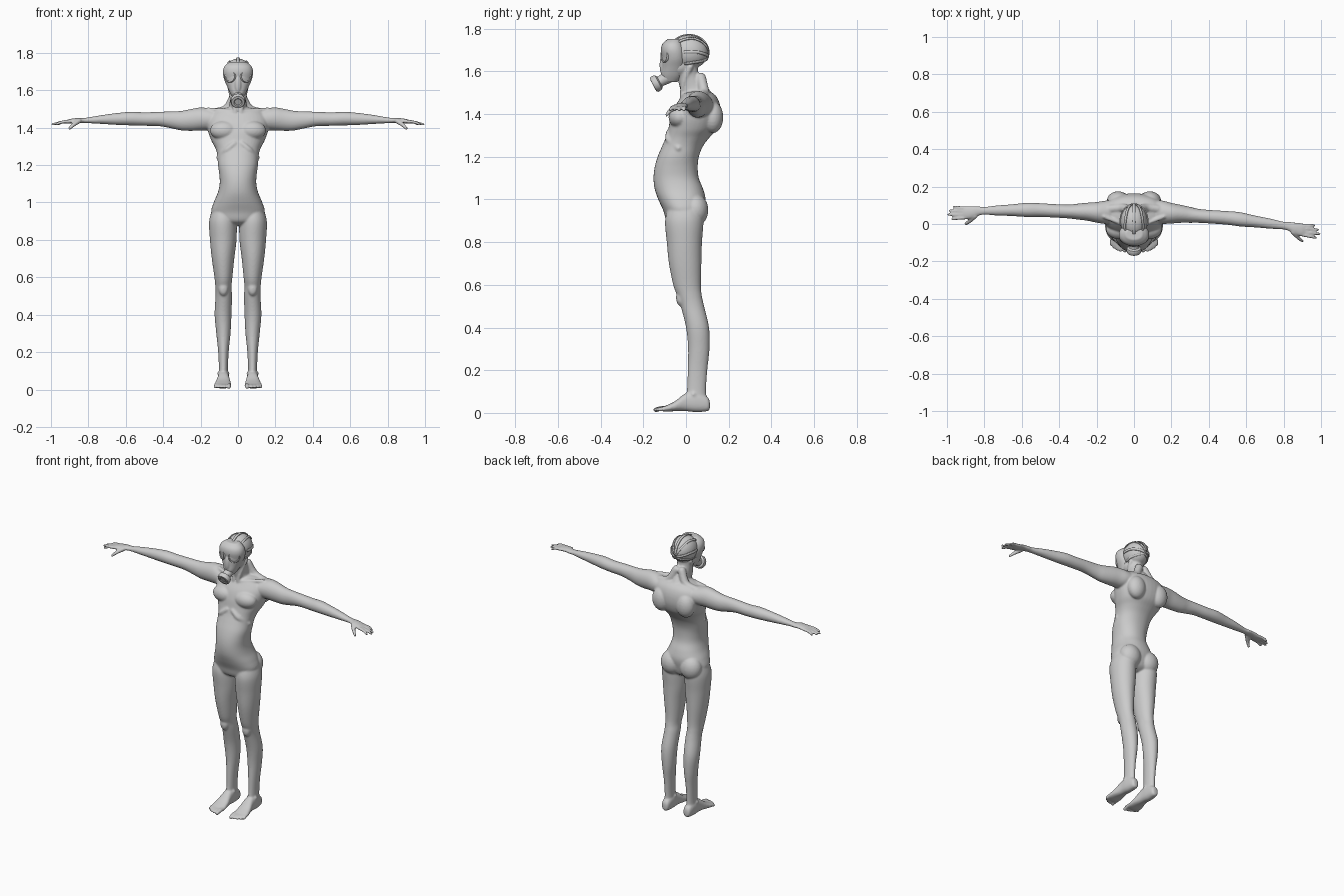
import bpy, bmesh, math
from mathutils import Vector, Matrix


def spline(rows, n=6):
    """Catmull-Rom interpolation of equal-length tuples."""
    out = []
    for i in range(len(rows) - 1):
        a, b, c, d = (rows[max(0, min(len(rows) - 1, i + k))] for k in (-1, 0, 1, 2))
        for s in range(n):
            t = s / n
            out.append([q + .5 * t * (r - p + t * (2 * p - 5 * q + 4 * r - s4 + t * (3 * (q - r) + s4 - p)))
                        for p, q, r, s4 in zip(a, b, c, d)])
    return out + [list(rows[-1])]


def tube(bm, axis, rows, e=2.0, seg=40):
    """Loft of rounded sections: (position, u0, u1, v0, v1) along an axis."""
    rings = []
    for t, u0, u1, v0, v1 in spline(rows):
        ring = []
        for k in range(seg):
            c, s = math.cos(2 * math.pi * k / seg), math.sin(2 * math.pi * k / seg)
            co = [(u0 + u1) / 2 + (u1 - u0) / 2 * math.copysign(abs(c) ** (2 / e), c),
                  (v0 + v1) / 2 + (v1 - v0) / 2 * math.copysign(abs(s) ** (2 / e), s)]
            co.insert(axis, t)
            ring.append(bm.verts.new(co))
        rings.append(ring)
    for a, b in zip(rings, rings[1:]):
        for k in range(seg):
            j = (k + 1) % seg
            bm.faces.new((a[k], a[j], b[j], b[k]))
    bm.faces.new(rings[0])
    bm.faces.new(rings[-1])


def blob(bm, loc, radii, sub=3):
    m = Matrix.Translation(loc) @ Matrix.Diagonal((*radii, 1))
    bmesh.ops.create_icosphere(bm, subdivisions=sub, radius=1, matrix=m)


def strand(bm, pts, n=10):
    """Fleshy cord of overlapping balls through (x, y, z, radius) points."""
    for x, y, z, r in spline(pts, n):
        blob(bm, (x, y, z), (r, r, r), 2)


def mirror_x(bm):
    geo = bmesh.ops.duplicate(bm, geom=bm.verts[:] + bm.edges[:] + bm.faces[:])["geom"]
    for v in geo:
        if isinstance(v, bmesh.types.BMVert):
            v.co.x = -v.co.x


def finish(bm, name):
    bmesh.ops.recalc_face_normals(bm, faces=bm.faces[:])
    for f in bm.faces:
        f.smooth = True
    me = bpy.data.meshes.new(name)
    bm.to_mesh(me)
    bm.free()
    ob = bpy.data.objects.new(name, me)
    bpy.context.collection.objects.link(ob)
    return ob


def fuse(ob, voxel, smooth):
    m = ob.modifiers.new("fuse", 'REMESH')
    m.mode, m.voxel_size, m.use_smooth_shade = 'VOXEL', voxel, True
    s = ob.modifiers.new("soften", 'SMOOTH')
    s.factor, s.iterations = .5, smooth


body = bmesh.new()

# Leg
leg = [(.97, .08, .055, -.08, .075), (.9, .081, .073, -.098, .082), (.8, .079, .071, -.09, .075),
       (.7, .08, .06, -.08, .072), (.6, .078, .048, -.06, .07), (.55, .078, .043, -.042, .074),
       (.5, .076, .044, -.025, .085), (.4, .08, .045, 0, .108), (.3, .078, .038, .01, .11),
       (.2, .078, .028, .008, .1), (.1, .078, .024, .004, .094), (.05, .078, .028, -.005, .1)]
tube(body, 2, [(z, c - r, c + r, a, b) for z, c, r, a, b in leg])
blob(body, (.078, -.025, .54), (.026, .022, .04))
blob(body, (.078, .035, .085), (.033, .02, .02))

# Foot and toes
foot = [(.112, .077, .012, .018, .05), (.1, .077, .024, .008, .075), (.05, .078, .03, .004, .1),
        (0, .078, .032, .008, .093), (-.05, .08, .042, .008, .056), (-.09, .082, .047, .006, .036),
        (-.115, .082, .042, .008, .026)]
tube(body, 1, [(y, c - r, c + r, a, b) for y, c, r, a, b in foot], 2.4)
for x, tip, r in ((.047, -.142, .012), (.07, -.142, .009), (.088, -.134, .009), (.105, -.124, .009), (.12, -.11, .009)):
    strand(body, [(x, -.085, .022, r), (x, (tip - .085) / 2 - .003, .021, r), (x + .002, tip, .014, r)])

# Arm and palm
tube(body, 0, [(.08, 0, .13, 1.4, 1.49), (.15, 0, .125, 1.387, 1.503), (.2, .005, .115, 1.385, 1.508),
               (.25, .012, .108, 1.383, 1.5), (.3, .015, .1, 1.385, 1.49), (.35, .018, .092, 1.395, 1.487),
               (.42, .018, .09, 1.408, 1.485), (.5, .017, .09, 1.41, 1.482), (.57, .012, .088, 1.412, 1.485),
               (.65, .012, .075, 1.415, 1.478), (.73, .01, .064, 1.42, 1.467), (.8, .01, .052, 1.424, 1.455),
               (.83, .003, .053, 1.425, 1.452), (.86, -.01, .052, 1.426, 1.452), (.9, -.022, .05, 1.422, 1.446),
               (.922, -.018, .046, 1.42, 1.438)])

# Fingers and thumb
for y0, y1, tip in ((-.013, -.024, .972), (.005, -.002, .992), (.023, .02, .984), (.039, .042, .962)):
    strand(body, [(.9, y0, 1.433, .009), (.94, (y0 + y1) / 2, 1.43, .009), (tip, y1, 1.418, .0075)], 12)
strand(body, [(.85, 0, 1.436, .014), (.88, -.03, 1.415, .011), (.9, -.045, 1.396, .0085)], 12)

# Muscle and bone masses
blob(body, (.085, .125, 1.385), (.06, .05, .075))      # shoulder blade
blob(body, (.068, .045, .95), (.07, .06, .075))        # buttock
blob(body, (.075, -.03, 1.385), (.075, .052, .052))    # chest muscle
strand(body, [(.02, -.078, 1.315, .016), (.06, -.078, 1.28, .018), (.098, -.035, 1.24, .018)])  # rib arch
strand(body, [(.015, -.018, 1.482, .012), (.08, .008, 1.492, .011), (.16, .04, 1.497, .012)])   # collar bone
strand(body, [(.014, -.018, 1.49, .012), (.03, -.01, 1.55, .013), (.045, .02, 1.62, .014)])     # neck muscle
strand(body, [(.02, .07, 1.57, .025), (.06, .085, 1.5, .025), (.13, .08, 1.48, .024)])          # shoulder slope
mirror_x(body)

# Torso
torso = [(.875, .03, -.05, .035), (.9, .12, -.09, .07), (.95, .143, -.107, .085), (1, .13, -.13, .092),
         (1.05, .109, -.147, .08), (1.1, .098, -.152, .06), (1.15, .1, -.147, .055), (1.2, .107, -.133, .06),
         (1.25, .11, -.112, .08), (1.29, .121, -.095, .11), (1.33, .142, -.083, .145), (1.38, .16, -.073, .162),
         (1.43, .168, -.055, .162), (1.47, .155, -.03, .15), (1.495, .12, -.012, .13), (1.51, .05, .01, .1)]
tube(body, 2, [(z, -r, r, a, b) for z, r, a, b in torso], 2.2)

# Neck, skull and jaw
tube(body, 2, [(1.47, -.06, .06, -.015, .145), (1.52, -.046, .046, -.028, .105), (1.56, -.044, .044, -.038, .075),
               (1.6, -.046, .046, -.045, .057), (1.66, -.045, .045, -.045, .06)])
HEAD, SKULL = Vector((0, .014, 1.69)), Vector((.072, .09, .08))
blob(body, HEAD, SKULL, 4)
blob(body, (0, -.03, 1.625), (.055, .06, .055))

# The arms swing slightly about the vertical axis
for v in body.verts:
    v.co.y -= math.copysign(max(0, abs(v.co.x) - .16), v.co.x) * .062
fuse(finish(body, "body"), .0052, 6)

# Mask face piece
mask = bmesh.new()
tube(mask, 2, [(1.55, -.022, .022, -.105, -.04), (1.58, -.04, .04, -.115, -.012), (1.62, -.058, .058, -.113, 0),
               (1.66, -.075, .075, -.113, .006), (1.7, -.081, .081, -.118, .002), (1.73, -.071, .071, -.11, -.01),
               (1.752, -.045, .045, -.085, -.025)], 2.15)
blob(mask, (0, -.108, 1.63), (.018, .016, .05))
fuse(finish(mask, "mask_face"), .004, 4)


def lathe(name, origin, direction, profile, seg=40):
    """Turned part: profile of (radius, distance along direction)."""
    bm = bmesh.new()
    m = Matrix.Translation(origin) @ Vector(direction).to_track_quat('Z', 'Y').to_matrix().to_4x4()
    rings = [[bm.verts.new(m @ Vector((r * math.cos(2 * math.pi * k / seg), r * math.sin(2 * math.pi * k / seg), h)))
              for k in range(seg)] for r, h in profile]
    for a, b in zip(rings, rings[1:]):
        for k in range(seg):
            bm.faces.new((a[k], a[k - 1], b[k - 1], b[k]))
    bm.faces.new(rings[0])
    bm.faces.new(rings[-1])
    ob = finish(bm, name)
    bpy.context.view_layer.objects.active = ob
    ob.select_set(True)
    bpy.ops.object.shade_smooth_by_angle(angle=math.radians(40))
    ob.select_set(False)


# Eye lenses with rims, and the breathing canister
for side, name in ((1, "lens_right"), (-1, "lens_left")):
    lathe(name, (side * .041, -.098, 1.675), (side * .5, -.86, .05),
          [(.034, -.02), (.034, .004), (.031, .008), (.027, .007), (.026, .003), (.014, .006), (.003, .007)])
lathe("canister", (0, -.09, 1.57), (0, -.88, -.47),
      [(.03, -.02), (.027, .02), (.025, .032), (.027, .038), (.037, .044), (.039, .05), (.039, .066), (.035, .072),
       (.022, .073), (.018, .069), (.004, .069)])


# Head straps laid over the skull
def strap(name, pts, width):
    bm = bmesh.new()
    line = []
    for p in spline(pts, 8):
        d = Vector(p) - HEAD
        line.append(HEAD + d * 1.035 / Vector((d.x / SKULL.x, d.y / SKULL.y, d.z / SKULL.z)).length)
    pairs = []
    for i, p in enumerate(line):
        tan = line[min(i + 1, len(line) - 1)] - line[max(i - 1, 0)]
        side = tan.cross(p - HEAD).normalized() * width / 2
        pairs.append((bm.verts.new(p + side), bm.verts.new(p - side)))
    for a, b in zip(pairs, pairs[1:]):
        bm.faces.new((a[0], a[1], b[1], b[0]))
    s = finish(bm, name).modifiers.new("thickness", 'SOLIDIFY')
    s.thickness, s.offset = .006, 0


strap("strap_top", [(0, -.08, 1.75), (0, -.01, 1.77), (0, .07, 1.75), (0, .104, 1.67)], .014)
for s, side in ((1, "right"), (-1, "left")):
    strap("strap_upper_" + side, [(s * .05, -.04, 1.74), (s * .045, .03, 1.755), (s * .03, .08, 1.73), (0, .104, 1.68)], .012)
    strap("strap_middle_" + side, [(s * .075, -.01, 1.69), (s * .07, .05, 1.69), (s * .04, .09, 1.68), (0, .104, 1.67)], .014)
    strap("strap_lower_" + side, [(s * .06, -.01, 1.63), (s * .06, .04, 1.64), (s * .035, .085, 1.65), (0, .104, 1.66)], .012)
